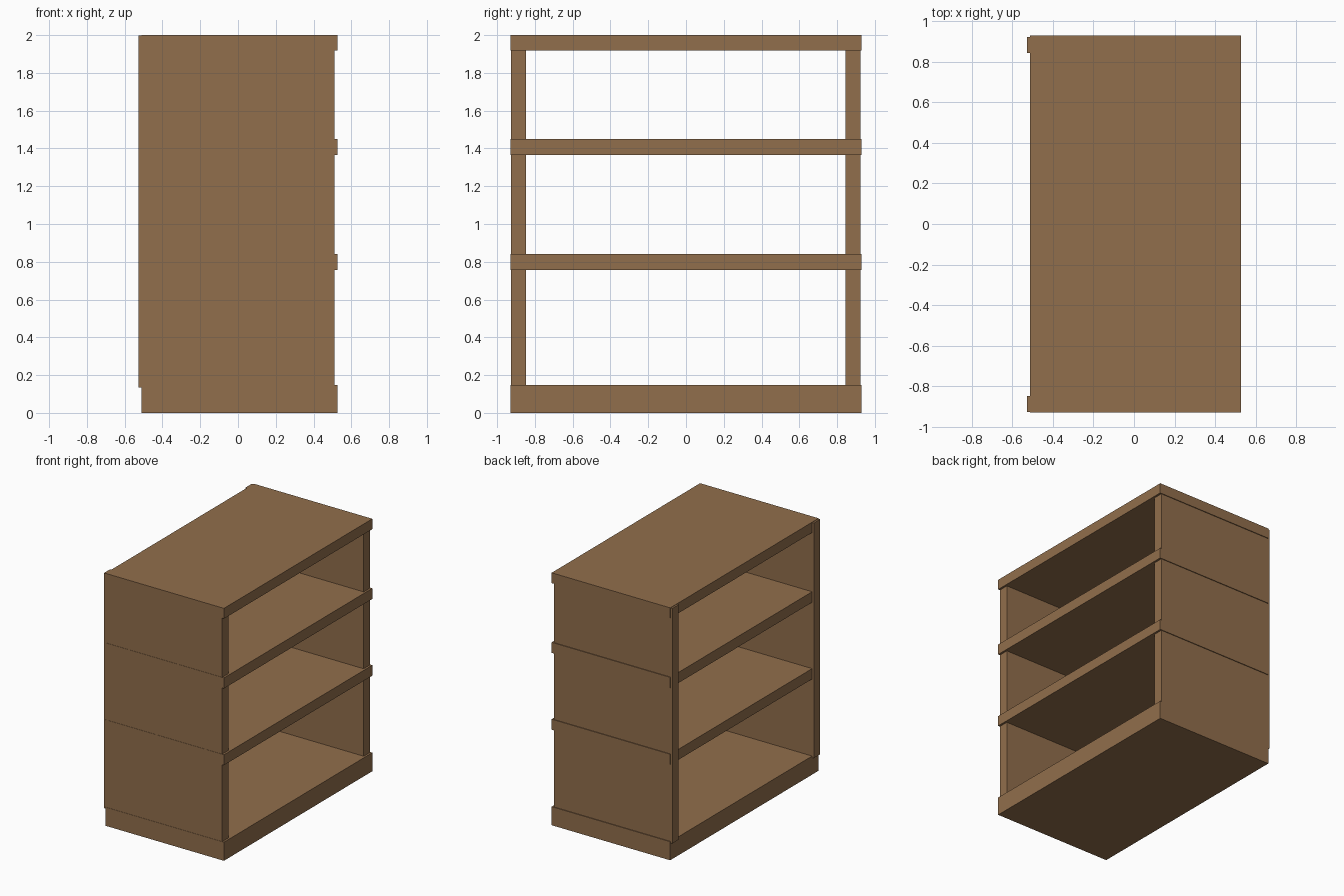
import bpy

if "Cube" in bpy.data.objects:
    bpy.data.objects.remove(bpy.data.objects["Cube"])

# Single wood colour
wood = bpy.data.materials.new("brown_wood")
wood.diffuse_color = (0.283, 0.156, 0.072, 1)
wood.use_nodes = True
wood.node_tree.nodes["Principled BSDF"].inputs["Base Color"].default_value = wood.diffuse_color


def board(name, x, y, z):
    """Box spanning the given (min, max) ranges."""
    bpy.ops.mesh.primitive_cube_add(size=1)
    ob = bpy.context.object
    ob.name = name
    spans = (x, y, z)
    size = [b - a for a, b in spans]
    mid = [(a + b) / 2 for a, b in spans]
    for v in ob.data.vertices:
        v.co = [m + c * s for m, c, s in zip(mid, v.co, size)]
    ob.data.materials.append(wood)
    return ob


# Horizontal boards: thick base, two shelves, top
levels = {
    "base": (0.0, 0.147),
    "lower_shelf": (0.757, 0.84),
    "upper_shelf": (1.365, 1.449),
    "top_board": (1.918, 2.0),
}
for name, z in levels.items():
    board(name, (-0.512, 0.527), (-0.929, 0.929), z)

# Upright side panels, set slightly towards -x
board("near_side_panel", (-0.527, 0.511), (-0.927, -0.848), (0.135, 1.997))
board("far_side_panel", (-0.527, 0.511), (0.844, 0.923), (0.135, 1.997))
